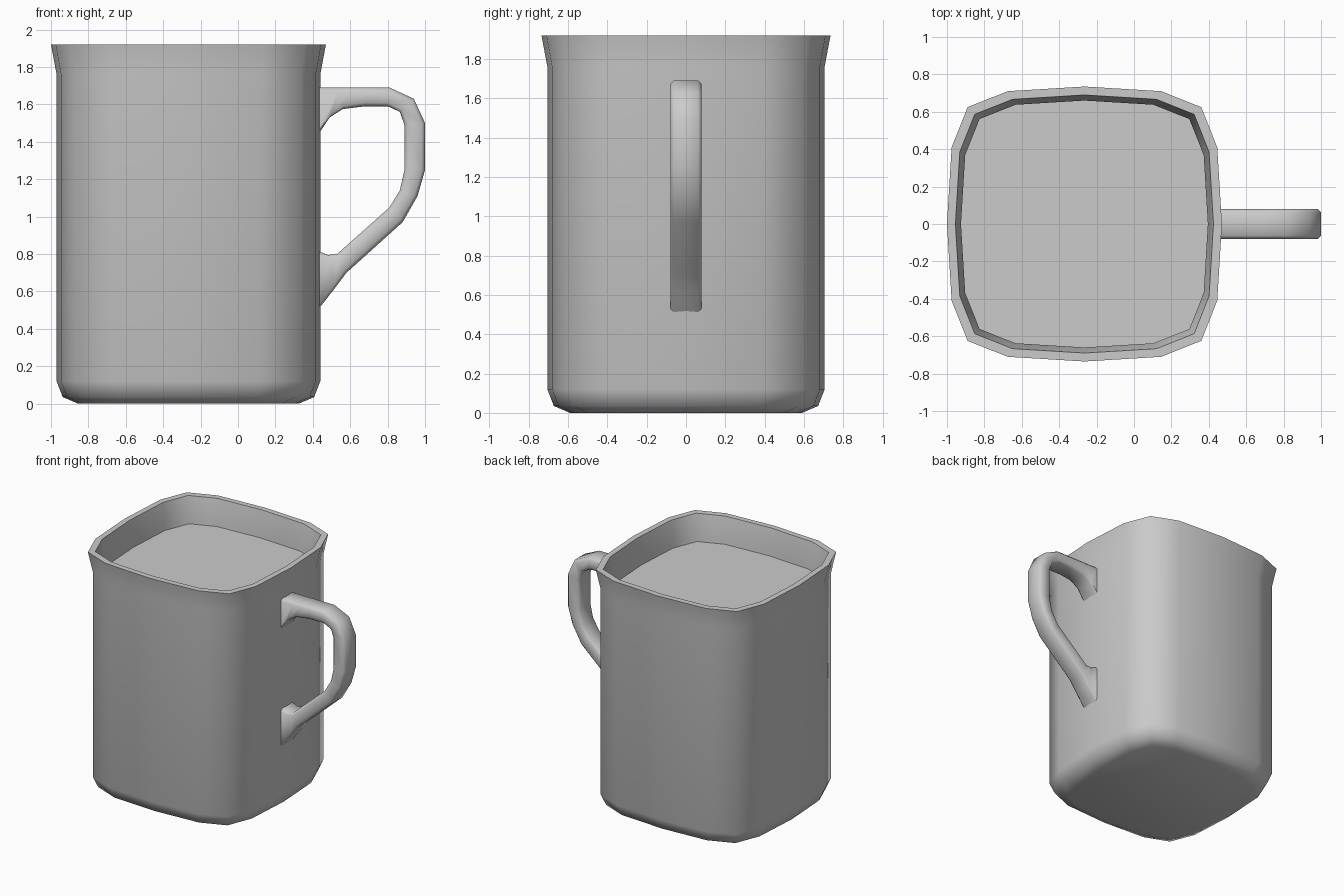
import bpy, bmesh, math

cube = bpy.data.objects.get("Cube")
if cube:
    bpy.data.objects.remove(cube, do_unlink=True)

MUG_X = -0.265

grey = bpy.data.materials.new("light grey")
grey.use_nodes = True
color = (0.6, 0.6, 0.6, 1)
grey.diffuse_color = color
grey.node_tree.nodes["Principled BSDF"].inputs["Base Color"].default_value = color


def squircle(r):
    """Sixteen-sided rounded square, r = half width."""
    quarter = [(1, 0), (0.966, 0.558), (0.85, 0.85), (0.558, 0.966)]
    pts = []
    for turn in range(4):
        for x, y in quarter:
            for _ in range(turn):
                x, y = -y, x
            pts.append((MUG_X + x * r, y * r))
    return pts


def loft(name, rings, cap_start=True, cap_end=True, smooth=True):
    """Skin a list of closed rings that share one point count."""
    bm = bmesh.new()
    loops = [[bm.verts.new(p) for p in ring] for ring in rings]
    n = len(loops[0])
    for a, b in zip(loops, loops[1:]):
        for i in range(n):
            j = (i + 1) % n
            bm.faces.new((a[i], a[j], b[j], b[i]))
    if cap_start:
        bm.faces.new(loops[0][::-1])
    if cap_end:
        bm.faces.new(loops[-1])
    bmesh.ops.recalc_face_normals(bm, faces=bm.faces)
    mesh = bpy.data.meshes.new(name)
    bm.to_mesh(mesh)
    bm.free()
    mesh.materials.append(grey)
    obj = bpy.data.objects.new(name, mesh)
    bpy.context.collection.objects.link(obj)
    if smooth:
        bpy.ops.object.select_all(action="DESELECT")
        obj.select_set(True)
        bpy.context.view_layer.objects.active = obj
        bpy.ops.object.shade_smooth_by_angle(angle=math.radians(60))
    return obj


# Mug: outside wall, flared lip, then down the inside to the floor
profile = [(0.59, 0), (0.672, 0.035), (0.705, 0.12), (0.705, 1.76),
           (0.735, 1.92), (0.69, 1.92), (0.66, 1.75), (0.66, 0.12)]
loft("mug_body", [[(x, y, z) for x, y in squircle(r)] for r, z in profile])

# Drink surface: a flat sheet inside the mug
drink_z = 1.71
loft("drink_surface", [[(x, y, z) for x, y in squircle(0.662)]
                       for z in (drink_z - 0.02, drink_z)], smooth=False)

# Handle: pairs of outer and inner points, flaring where it meets the wall
stations = [
    ((0.43, 1.69), (0.43, 1.44)), ((0.54, 1.69), (0.49, 1.53)),
    ((0.60, 1.69), (0.56, 1.575)), ((0.69, 1.69), (0.68, 1.59)),
    ((0.81, 1.69), (0.80, 1.59)), ((0.94, 1.63), (0.865, 1.56)),
    ((1.0, 1.50), (0.89, 1.49)), ((1.0, 1.25), (0.89, 1.25)),
    ((0.96, 1.11), (0.865, 1.14)), ((0.88, 0.97), (0.81, 1.05)),
    ((0.58, 0.70), (0.53, 0.80)), ((0.52, 0.62), (0.48, 0.795)),
    ((0.43, 0.505), (0.43, 0.815)),
]


def handle_section(outer, inner, half=0.08, bevel=0.018):
    """Bevelled rectangle between an outer and an inner point."""
    t = bevel / math.dist(outer, inner)
    corners = [(0, half - bevel), (t, half), (1 - t, half), (1, half - bevel)]
    corners += [(f, -y) for f, y in reversed(corners)]
    return [(outer[0] + (inner[0] - outer[0]) * f, y,
             outer[1] + (inner[1] - outer[1]) * f) for f, y in corners]


loft("handle", [handle_section(o, i) for o, i in stations])
